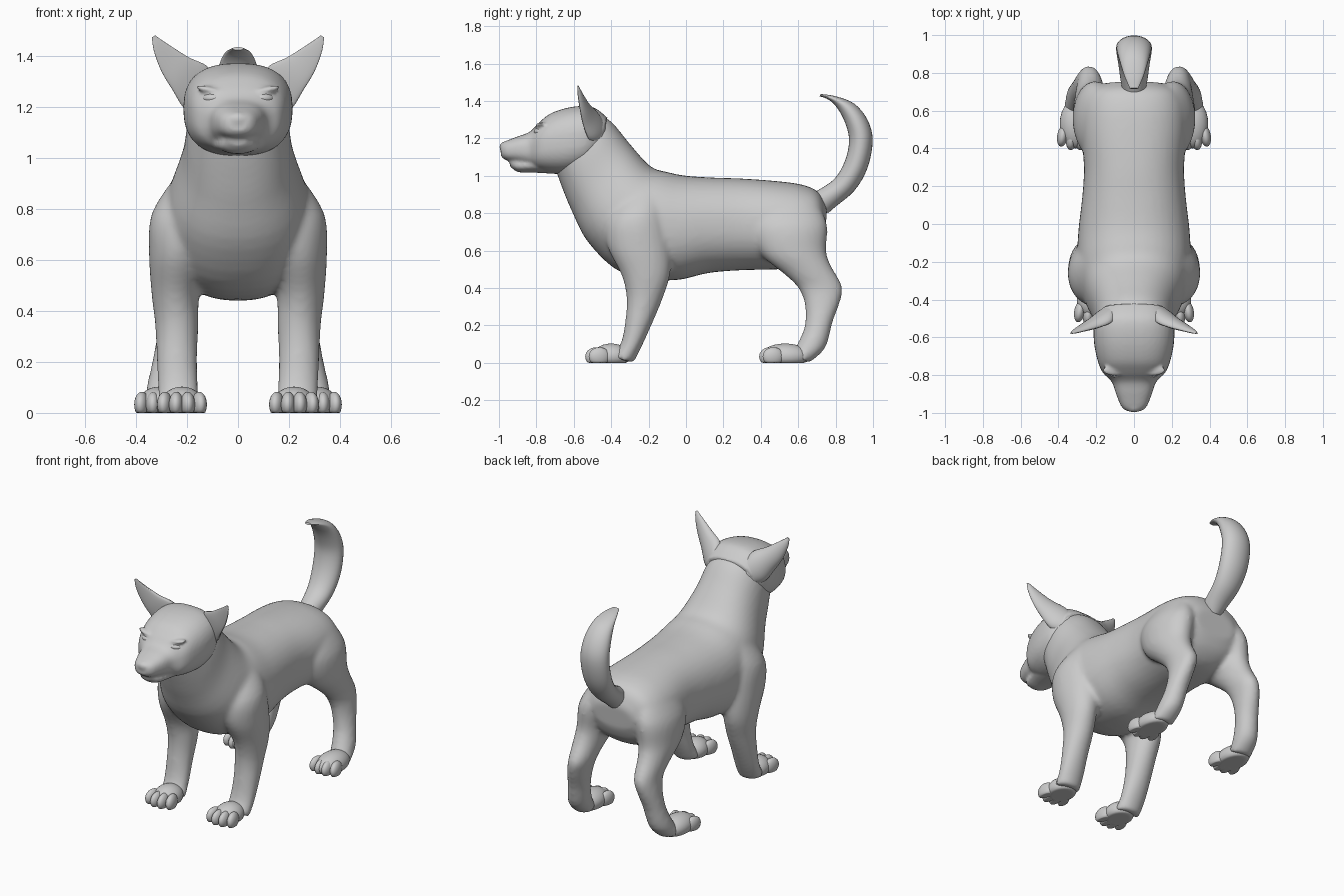
import bpy, bmesh, math
from mathutils import Vector, Matrix

cube = bpy.data.objects.get("Cube")
if cube:
    bpy.data.objects.remove(cube)

grey = bpy.data.materials.new("plain grey")
grey.use_nodes = True
GREY = (0.6, 0.6, 0.6, 1)
grey.diffuse_color = GREY
grey.node_tree.nodes["Principled BSDF"].inputs["Base Color"].default_value = GREY


def spline(rows, steps=4):
    """Catmull-Rom through the stations."""
    rows = [Vector(r) for r in rows]
    out = []
    for i in range(len(rows) - 1):
        p0, p1 = rows[max(i - 1, 0)], rows[i]
        p2, p3 = rows[i + 1], rows[min(i + 2, len(rows) - 1)]
        for k in range(steps):
            t = k / steps
            out.append(0.5 * (2 * p1 + (p2 - p0) * t + (2 * p0 - 5 * p1 + 4 * p2 - p3) * t * t
                              + (3 * p1 - p0 - 3 * p2 + p3) * t ** 3))
    return out + [rows[-1]]


def loft(bm, rows, side=1, power=2.0, sides=28, swap=False, hollow=1.0):
    """Each station: middle, two outline points (a, b), half width across."""
    rings = []
    for m, a1, a2, b1, b2, w in spline(rows):
        ring = []
        for i in range(sides):
            t = 2 * math.pi * i / sides
            c, s = math.cos(t), math.sin(t)
            c = math.copysign(abs(c) ** (2 / power), c)
            s = math.copysign(abs(s) ** (2 / power), s)
            across = m + w * s * (hollow if s < 0 else 1)
            u = (a1 + b1) / 2 + c * (a1 - b1) / 2
            v = (a2 + b2) / 2 + c * (a2 - b2) / 2
            co = (u * side, across, v) if swap else (across * side, u, v)
            ring.append(bm.verts.new(co))
        rings.append(ring)
    for r, q in zip(rings, rings[1:]):
        for i in range(sides):
            j = (i + 1) % sides
            bm.faces.new((r[i], r[j], q[j], q[i]))
    bm.faces.new(rings[0])
    bm.faces.new(rings[-1])


def blob(bm, centre, size, turn=0.0, axis="Z"):
    m = Matrix.Translation(centre) @ Matrix.Rotation(turn, 4, axis) @ Matrix.Diagonal((*size, 1))
    bmesh.ops.create_uvsphere(bm, u_segments=24, v_segments=14, radius=1, matrix=m)


def finish(name, bm, voxel=0, smooth=0):
    bmesh.ops.recalc_face_normals(bm, faces=bm.faces)
    mesh = bpy.data.meshes.new(name)
    bm.to_mesh(mesh)
    bm.free()
    mesh.materials.append(grey)
    ob = bpy.data.objects.new(name, mesh)
    bpy.context.collection.objects.link(ob)
    bpy.ops.object.select_all(action="DESELECT")
    bpy.context.view_layer.objects.active = ob
    ob.select_set(True)
    bpy.ops.object.shade_smooth_by_angle(angle=math.radians(50))
    if voxel:
        fuse = ob.modifiers.new("fuse", "REMESH")
        fuse.mode, fuse.voxel_size, fuse.use_smooth_shade = "VOXEL", voxel, True
        relax = ob.modifiers.new("relax", "SMOOTH")
        relax.factor, relax.iterations = 0.5, smooth


# Trunk and neck: middle, top (y, z), bottom (y, z), half width
trunk = [
    (0, -.48, 1.33, -.70, 1.04, .18), (0, -.40, 1.29, -.66, .93, .20),
    (0, -.30, 1.17, -.61, .81, .22), (0, -.19, 1.05, -.52, .64, .27),
    (0, -.10, 1.02, -.34, .48, .30), (0, 0, 1.0, -.08, .44, .295),
    (0, .15, .99, .12, .48, .275), (0, .30, .985, .30, .495, .265),
    (0, .50, .97, .50, .50, .28), (0, .63, .95, .62, .52, .27),
    (0, .71, .91, .70, .58, .23), (0, .755, .82, .74, .66, .14)]
# Legs: middle x, front (y, z), back (y, z), half width
front_leg = [
    (.17, -.36, .90, -.10, .92, .09), (.20, -.43, .76, -.10, .80, .14),
    (.225, -.42, .62, -.08, .64, .125), (.245, -.345, .47, -.085, .47, .095),
    (.24, -.318, .35, -.13, .33, .085), (.24, -.325, .22, -.185, .20, .08),
    (.235, -.35, .10, -.235, .09, .08), (.23, -.40, .03, -.28, .0, .08)]
hind_leg = [
    (.17, .36, .84, .70, .86, .08), (.20, .34, .72, .755, .74, .115),
    (.22, .40, .58, .75, .60, .105), (.23, .53, .47, .775, .52, .085),
    (.235, .60, .40, .835, .41, .07), (.25, .635, .31, .825, .33, .065),
    (.27, .635, .20, .785, .22, .065), (.29, .60, .11, .745, .08, .07),
    (.30, .56, .04, .66, .0, .07)]
bm = bmesh.new()
loft(bm, trunk, power=2.25, sides=40)
for side in (1, -1):
    loft(bm, front_leg, side)
    loft(bm, hind_leg, side)
finish("body", bm, 0.014, 8)

# Head with muzzle, jaw, brows and nose
skull = [
    (0, -.99, 1.17, -.99, 1.105, .04), (0, -.965, 1.185, -.965, 1.085, .068),
    (0, -.90, 1.21, -.90, 1.07, .095), (0, -.835, 1.235, -.835, 1.05, .118),
    (0, -.785, 1.285, -.79, 1.03, .165), (0, -.72, 1.335, -.73, 1.015, .192),
    (0, -.61, 1.368, -.64, 1.01, .212), (0, -.50, 1.368, -.55, 1.03, .21),
    (0, -.42, 1.31, -.48, 1.08, .17)]
jaw = [
    (0, -.945, 1.085, -.94, 1.05, .035), (0, -.91, 1.09, -.90, 1.02, .068),
    (0, -.82, 1.10, -.82, 1.017, .095), (0, -.70, 1.12, -.70, 1.01, .13)]
bm = bmesh.new()
loft(bm, skull, power=2.5, sides=40)
loft(bm, jaw)
blob(bm, (0, -.965, 1.155), (.042, .034, .028))
for side in (1, -1):
    blob(bm, (side * .105, -.775, 1.268), (.065, .03, .013), -side * .2, "Y")
finish("head", bm, 0.01, 4)

# Ears: front edge flat, cupped towards the front
ear = [
    (-.50, .10, 1.33, .17, 1.17, .07), (-.52, .125, 1.365, .215, 1.20, .065),
    (-.545, .19, 1.395, .255, 1.265, .05), (-.562, .25, 1.432, .30, 1.34, .032),
    (-.575, .30, 1.465, .33, 1.42, .018), (-.58, .325, 1.483, .338, 1.475, .006)]
for side, label in ((1, "left"), (-1, "right")):
    bm = bmesh.new()
    loft(bm, ear, side, swap=True, hollow=0.25)
    finish(label + "_ear", bm)

    # Almond eye set under the brow
    bm = bmesh.new()
    blob(bm, (side * .10, -.783, 1.236), (.042, .03, .021), side * .3)
    finish(label + "_eye", bm)

    # Paws with four toes, flat underneath
    for end, x, y, reach in (("front", .22, -.40, .10), ("hind", .31, .53, .13)):
        bm = bmesh.new()
        blob(bm, (side * x, y, .035), (.083, reach, .068))
        for k in range(4):
            off = k - 1.5
            blob(bm, (side * (x + off * .045), y - .09 + abs(off) * .018, .033),
                 (.029, .058, .05), off * side * .12)
        for v in bm.verts:
            v.co.z = max(v.co.z, 0)
        finish(f"{end}_{label}_paw", bm)

# Tail: outer (y, z), inner (y, z), half width
tail = [
    (0, .76, .80, .66, .90, .06), (0, .80, .835, .71, .925, .07),
    (0, .90, .92, .795, .985, .083), (0, .97, 1.04, .85, 1.08, .093),
    (0, .998, 1.19, .872, 1.19, .094), (0, .97, 1.30, .85, 1.285, .088),
    (0, .90, 1.385, .81, 1.36, .072), (0, .80, 1.425, .765, 1.405, .05),
    (0, .72, 1.437, .715, 1.425, .022)]
bm = bmesh.new()
loft(bm, tail)
finish("tail", bm)
